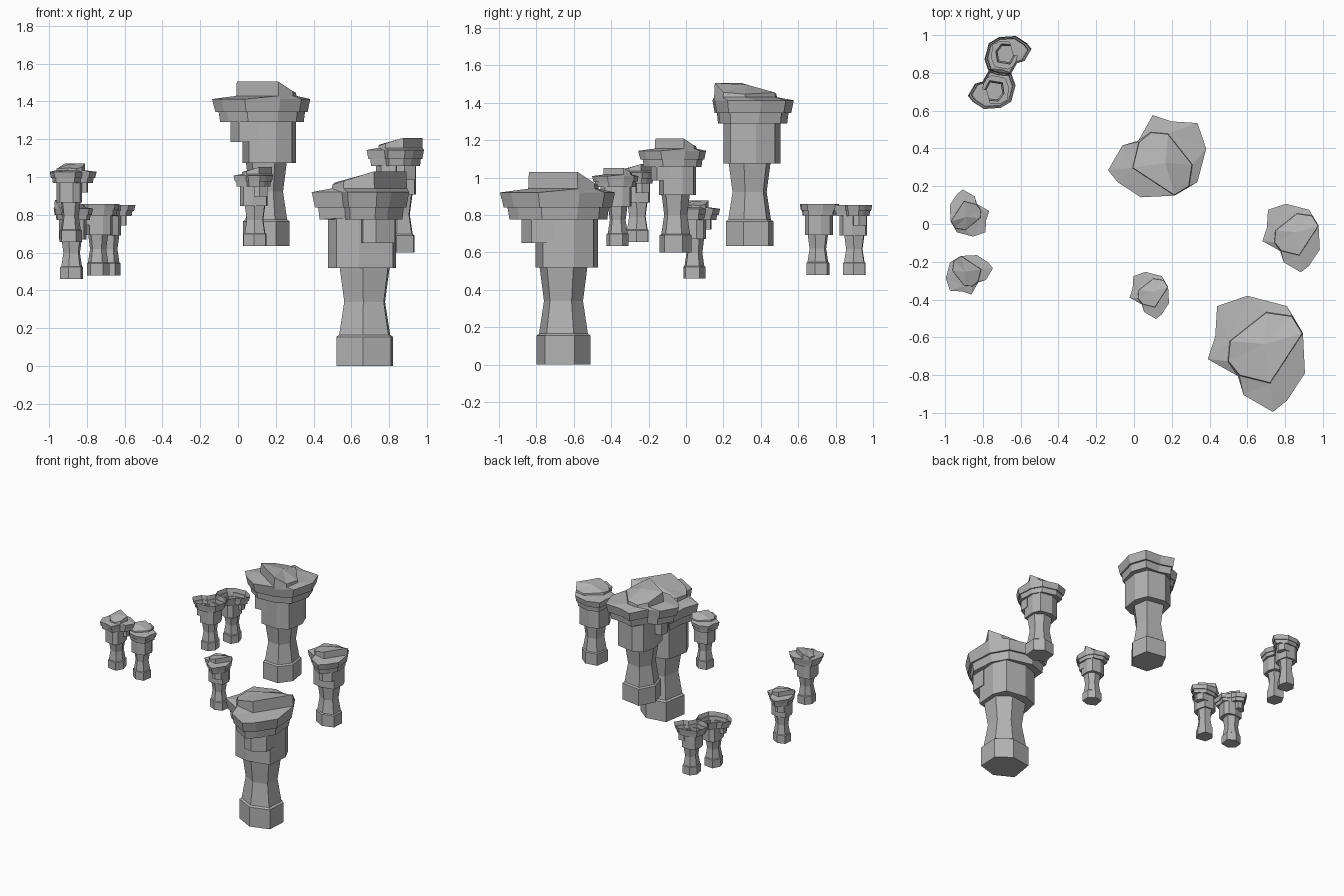
import bpy
import bmesh
from math import radians

if "Cube" in bpy.data.objects:
    bpy.data.objects.remove(bpy.data.objects["Cube"])

stone = bpy.data.materials.new("grey_stone")
stone.use_nodes = True
stone.diffuse_color = (0.45, 0.45, 0.45, 1)
stone.node_tree.nodes["Principled BSDF"].inputs["Base Color"].default_value = stone.diffuse_color

# Outlines seen from above, counter-clockwise around the column axis
COLUMN = [(.14, -.1), (.15, .06), (.04, .145), (-.12, .12), (-.15, -.07), (-.01, -.145)]
COLLAR = [(.15, -.11), (.165, .06), (.12, .16), (-.04, .185),
          (-.16, .14), (-.195, -.03), (-.15, -.12), (-.03, -.15)]
RIM = [(.235, -.135), (.22, .085), (.14, .22), (-.07, .275), (-.23, .22), (-.24, .06),
       (-.28, -.06), (-.12, -.15), (-.09, -.25), (.065, -.34), (.14, -.28)]
CROWN = [(.05, -.185), (.22, .075), (.165, .165), (.03, .185),
         (-.16, .035), (-.17, -.07), (-.11, -.145)]
CROWN_HEIGHTS = [1.03, 1.03, .97, .96, .97, .96, .98]
BUTTRESS = [(-.02, -.1), (-.01, -.21), (.06, -.225), (.16, -.17), (.16, -.05)]


def add_ring(bm, outline, scale, heights):
    """One closed loop of edges; heights is a number or one value per corner."""
    if not isinstance(heights, list):
        heights = [heights] * len(outline)
    verts = [bm.verts.new((x * scale, y * scale, z)) for (x, y), z in zip(outline, heights)]
    edges = [bm.edges.new((v, verts[i - 1])) for i, v in enumerate(verts)]
    return verts, edges


def join_rings(bm, lower, upper):
    """Wall or ledge between two rings."""
    (a, a_edges), (b, b_edges) = lower, upper
    if len(a) == len(b):
        for i in range(len(a)):
            bm.faces.new((a[i - 1], a[i], b[i], b[i - 1]))
    else:
        bmesh.ops.bridge_loops(bm, edges=a_edges + b_edges)


def loft(bm, sections):
    rings = [add_ring(bm, *s) for s in sections]
    for lower, upper in zip(rings, rings[1:]):
        join_rings(bm, lower, upper)
    bm.faces.new(rings[0][0][::-1])
    return rings[-1][0]


def pillar_mesh(name, capped):
    bm = bmesh.new()
    sections = [
        # foot and waisted shaft
        (COLUMN, 1, 0), (COLUMN, 1, .155), (COLUMN, .9, .165),
        (COLUMN, .72, .34), (COLUMN, .88, .52),
        # collar, ledge and overhanging rim
        (COLLAR, 1, .52), (COLLAR, 1, .78),
        (RIM, .85, .775), (RIM, .88, .84),
        (RIM, .94, .84), (RIM, 1, .92),
    ]
    if capped:
        sections += [(CROWN, 1.02, .94), (CROWN, 1, CROWN_HEIGHTS)]
    top = loft(bm, sections)
    if capped:
        # gently faceted crown top
        peak = bm.verts.new((.02, .02, 1.02))
        for i, v in enumerate(top):
            bm.faces.new((top[i - 1], v, peak))
    # block under the ledge on one side
    bm.faces.new(loft(bm, [(BUTTRESS, 1, .65), (BUTTRESS, 1, .78)]))
    bmesh.ops.recalc_face_normals(bm, faces=bm.faces)
    mesh = bpy.data.meshes.new(name)
    bm.to_mesh(mesh)
    bm.free()
    mesh.materials.append(stone)
    return mesh


capped_mesh = pillar_mesh("capped_pillar", True)
open_mesh = pillar_mesh("open_pillar", False)


def place(name, mesh, location, size, turn):
    pillar = bpy.data.objects.new(name, mesh)
    pillar.location = location
    pillar.scale = (size, size, size)
    pillar.rotation_euler.z = radians(turn)
    bpy.context.collection.objects.link(pillar)


# Large pillars
place("large_front_pillar", capped_mesh, (.67, -.655, 0), 1, 0)
place("tall_back_pillar", capped_mesh, (.15, .34, .635), .845, -90)
place("medium_left_pillar", capped_mesh, (.845, -.055, .6), .59, 0)
# Small pillars
place("small_middle_pillar", capped_mesh, (.09, -.365, .635), .405, 0)
place("small_right_pillar", capped_mesh, (-.88, .045, .46), .405, 180)
place("small_front_right_pillar", capped_mesh, (-.885, -.26, .655), .405, 90)
# Hollow pillars
place("hollow_inner_pillar", open_mesh, (-.74, .705, .48), .41, -90)
place("hollow_outer_pillar", open_mesh, (-.68, .9, .48), .405, 90)
